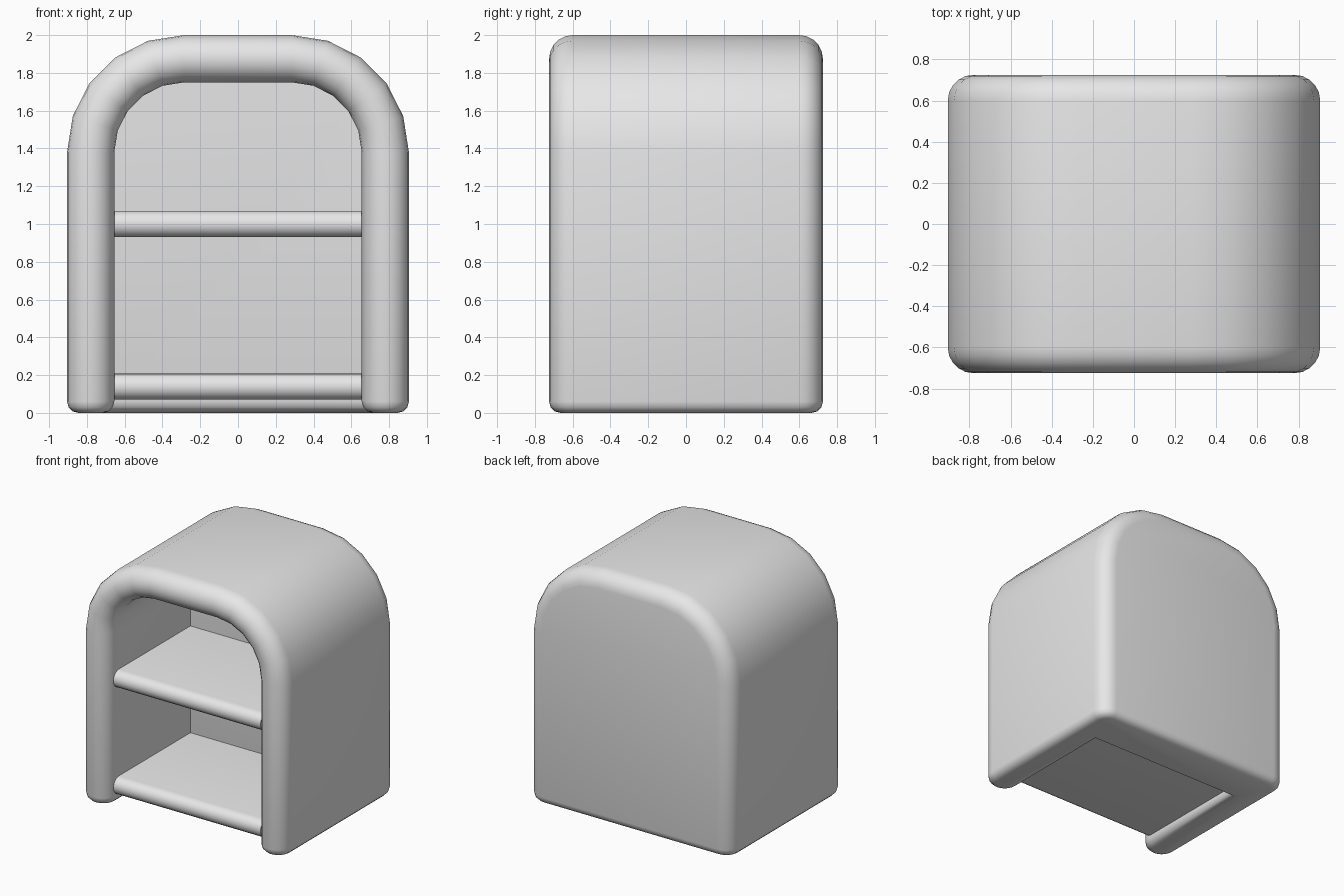
import bpy, bmesh
from math import sin, cos, pi

cube = bpy.data.objects.get("Cube")
if cube:
    bpy.data.objects.remove(cube, do_unlink=True)

grey = bpy.data.materials.new("light_grey")
grey.use_nodes = True
colour = (0.8, 0.8, 0.8, 1)
grey.diffuse_color = colour
grey.node_tree.nodes["Principled BSDF"].inputs["Base Color"].default_value = colour

HALF_W, HALF_D, HEIGHT = 0.905, 0.725, 2.0
WALL, ARCH_R, BACK_IN = 0.25, 0.62, 0.33
EDGE = WALL / 2


def finish(name, bm):
    """Turn a bmesh into a smooth-shaded object."""
    bmesh.ops.recalc_face_normals(bm, faces=bm.faces)
    mesh = bpy.data.meshes.new(name)
    bm.to_mesh(mesh)
    bm.free()
    mesh.materials.append(grey)
    obj = bpy.data.objects.new(name, mesh)
    bpy.context.collection.objects.link(obj)
    bpy.ops.object.select_all(action='DESELECT')
    obj.select_set(True)
    bpy.context.view_layer.objects.active = obj
    bpy.ops.object.shade_smooth_by_angle(angle=pi / 5)
    return obj


def arch(inset, steps=5):
    """Arched doorway outline, inset from the outer silhouette."""
    cx, cz, r = HALF_W - ARCH_R, HEIGHT - ARCH_R, ARCH_R - inset
    half = [(cx + r, 0)]
    for i in range(steps + 1):
        a = i * pi / 2 / steps
        half.append((cx + r * cos(a), cz + r * sin(a)))
    return half + [(-x, z) for x, z in reversed(half)]


# Wall section as (inset, y): rounded back edge, rounded front lip, inner wall
section = []
for i in range(6):
    a = i * pi / 10
    section.append((EDGE - EDGE * sin(a), HALF_D - EDGE + EDGE * cos(a)))
for i in range(11):
    a = i * pi / 10
    section.append((EDGE - EDGE * cos(a), -HALF_D + EDGE - EDGE * sin(a)))
section.append((WALL, BACK_IN))

# Cabinet shell: section swept along the arch, closed by both back faces
bm = bmesh.new()
rows = [[bm.verts.new((x, y, z)) for x, z in arch(d)] for d, y in section]
for r0, r1 in zip(rows, rows[1:]):
    for i in range(len(r0) - 1):
        bm.faces.new((r0[i], r0[i + 1], r1[i + 1], r1[i]))
bm.faces.new(rows[0])
bm.faces.new(rows[-1])
base = bm.faces.new([r[0] for r in rows] + [r[-1] for r in reversed(rows)])
bmesh.ops.recalc_face_normals(bm, faces=bm.faces)
bmesh.ops.bevel(bm, geom=list(base.edges), offset=0.06, segments=3,
                profile=0.5, affect='EDGES')
finish("cabinet_shell", bm)


# Shelves: flat boards with a half-round front edge
def shelf(name, z_mid, r=0.07, front=-0.65):
    bm = bmesh.new()
    profile = [(BACK_IN, z_mid + r)]
    for i in range(9):
        a = i * pi / 8
        profile.append((front + r - r * sin(a), z_mid + r * cos(a)))
    profile.append((BACK_IN, z_mid - r))
    side = HALF_W - WALL
    face = bm.faces.new([bm.verts.new((-side, y, z)) for y, z in profile])
    ext = bmesh.ops.extrude_face_region(bm, geom=[face])
    verts = [v for v in ext["geom"] if isinstance(v, bmesh.types.BMVert)]
    bmesh.ops.translate(bm, verts=verts, vec=(2 * side, 0, 0))
    finish(name, bm)


shelf("bottom_shelf", 0.14)
shelf("middle_shelf", 1.0)
